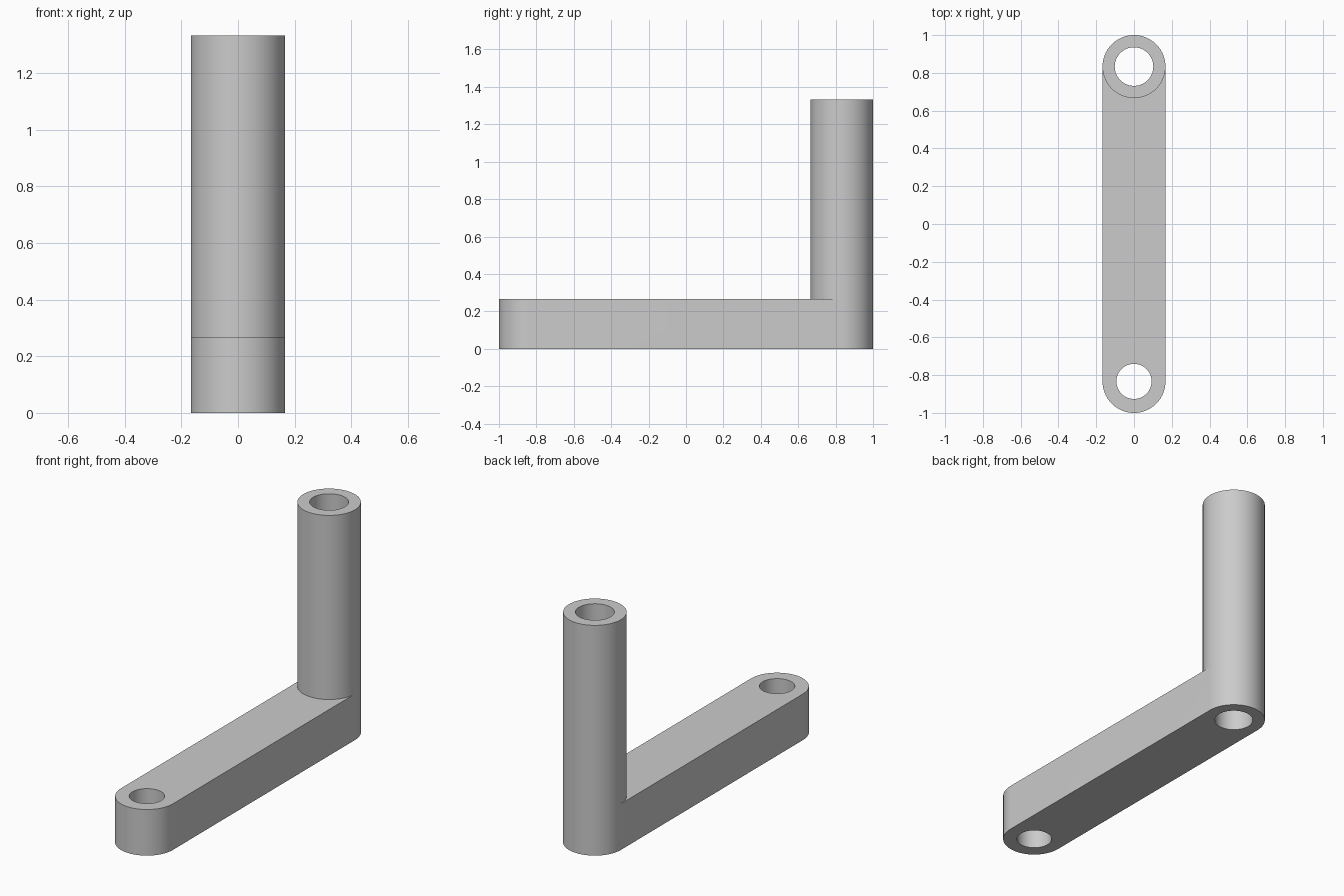
import bpy
import bmesh
from math import sin, cos, pi, radians

cube = bpy.data.objects.get("Cube")
if cube:
    bpy.data.objects.remove(cube, do_unlink=True)

SEG = 96                  # sides of a full circle
R = 1 / 6                 # outer radius of arm ends and post
END = 1 - R               # distance of the hole centres from the middle
ARM_TOP, POST_TOP = 0.267, 1.333
POST_BORE, ARM_BORE = 0.102, 0.093


def arc(cy, r, start=0, turn=2 * pi):
    """Points along an arc, counter-clockwise; a full circle is not closed twice."""
    n = round(SEG * abs(turn) / (2 * pi))
    count = n if abs(turn) > 6 else n + 1
    return [(r * cos(start + turn * i / n), cy + r * sin(start + turn * i / n))
            for i in range(count)]


def wall(bm, loop, z0, z1):
    """Vertical wall following a closed loop."""
    low = [bm.verts.new((x, y, z0)) for x, y in loop]
    high = [bm.verts.new((x, y, z1)) for x, y in loop]
    for i in range(len(loop)):
        j = (i + 1) % len(loop)
        bm.faces.new((low[i], low[j], high[j], high[i]))


def cap(bm, loops, z):
    """Flat face bounded by an outer loop and hole loops."""
    edges = []
    for loop in loops:
        vs = [bm.verts.new((x, y, z)) for x, y in loop]
        edges += [bm.edges.new((vs[i - 1], vs[i])) for i in range(len(vs))]
    bmesh.ops.triangle_fill(bm, edges=edges, use_beauty=True, normal=(0, 0, 1))


# Outlines
front_end = arc(-END, R, pi, pi)
footprint = front_end + arc(END, R, 0, pi)
arm_face = front_end + arc(END, R, 0, -pi)
post = arc(END, R)
post_hole = arc(END, POST_BORE)
arm_hole = arc(-END, ARM_BORE)

# Arm, hollow post and both through holes as one closed body
bm = bmesh.new()
wall(bm, footprint, 0, ARM_TOP)
wall(bm, post, ARM_TOP, POST_TOP)
wall(bm, post_hole, 0, POST_TOP)
wall(bm, arm_hole, 0, ARM_TOP)
cap(bm, [footprint, post_hole, arm_hole], 0)
cap(bm, [arm_face, arm_hole], ARM_TOP)
cap(bm, [post, post_hole], POST_TOP)
bmesh.ops.remove_doubles(bm, verts=bm.verts, dist=0.0001)
bmesh.ops.recalc_face_normals(bm, faces=bm.faces)

mesh = bpy.data.meshes.new("crank_arm")
bm.to_mesh(mesh)
bm.free()
crank = bpy.data.objects.new("crank_arm_with_post", mesh)
bpy.context.collection.objects.link(crank)

# Colour
grey = bpy.data.materials.new("light_grey")
grey.use_nodes = True
colour = (0.6, 0.6, 0.6, 1)
grey.diffuse_color = colour
grey.node_tree.nodes["Principled BSDF"].inputs["Base Color"].default_value = colour
mesh.materials.append(grey)

# Smooth round walls, sharp rims
bpy.ops.object.select_all(action='DESELECT')
crank.select_set(True)
bpy.context.view_layer.objects.active = crank
bpy.ops.object.shade_smooth_by_angle(angle=radians(30))
